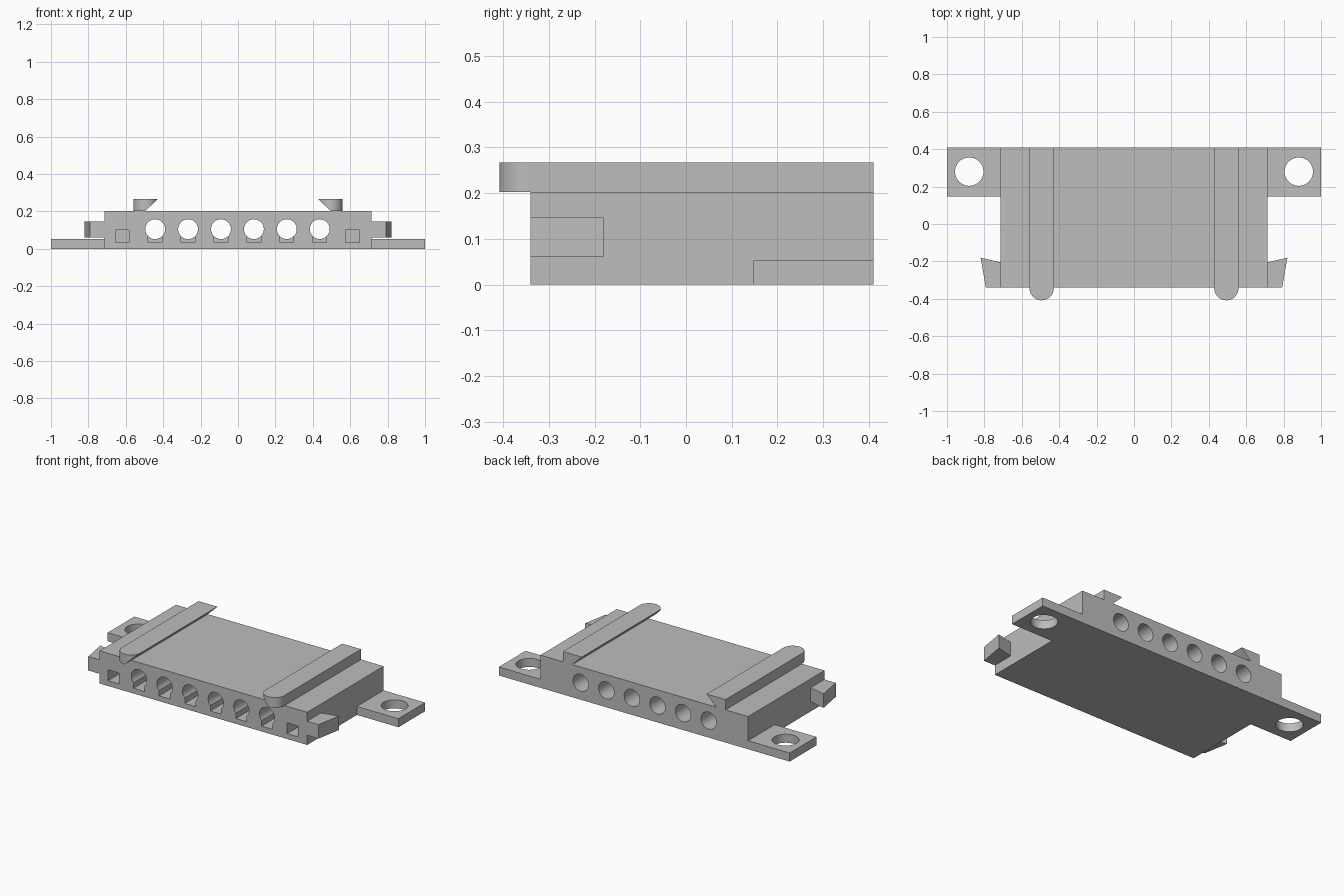
import bpy, bmesh, math
from mathutils import Vector

cube = bpy.data.objects.get("Cube")
if cube:
    bpy.data.objects.remove(cube, do_unlink=True)

# Single grey plastic
grey = bpy.data.materials.new("light grey plastic")
grey.use_nodes = True
colour = (0.51, 0.51, 0.51, 1)
grey.diffuse_color = colour
grey.node_tree.nodes["Principled BSDF"].inputs["Base Color"].default_value = colour


def add_prism(bm, outline, z0, z1):
    """Extrude an (x, y) outline from z0 to z1."""
    base = bm.faces.new([bm.verts.new((x, y, z0)) for x, y in outline])
    top = bmesh.ops.extrude_face_region(bm, geom=[base])["geom"]
    verts = [v for v in top if isinstance(v, bmesh.types.BMVert)]
    bmesh.ops.translate(bm, verts=verts, vec=(0, 0, z1 - z0))
    bmesh.ops.recalc_face_normals(bm, faces=bm.faces[:])


def rect(x0, x1, y0, y1):
    return [(x0, y0), (x1, y0), (x1, y1), (x0, y1)]


def circle(cx, cy, r, n=48, start=0.0, sweep=2 * math.pi, closed=True):
    steps = n if closed else n + 1
    return [(cx + r * math.cos(start + sweep * i / n),
             cy + r * math.sin(start + sweep * i / n)) for i in range(steps)]


def make(name, bm):
    mesh = bpy.data.meshes.new(name)
    bm.to_mesh(mesh)
    bm.free()
    mesh.materials.append(grey)
    obj = bpy.data.objects.new(name, mesh)
    bpy.context.collection.objects.link(obj)
    return obj


def activate(obj):
    bpy.ops.object.select_all(action='DESELECT')
    obj.select_set(True)
    bpy.context.view_layer.objects.active = obj


def cut(obj, cutter):
    """Subtract the cutter, then discard it."""
    mod = obj.modifiers.new("cut", 'BOOLEAN')
    mod.operation = 'DIFFERENCE'
    mod.solver = 'EXACT'
    mod.object = cutter
    activate(obj)
    bpy.ops.object.modifier_apply(modifier=mod.name)
    bpy.data.objects.remove(cutter, do_unlink=True)


def smooth(obj):
    activate(obj)
    bpy.ops.object.shade_smooth_by_angle(angle=math.radians(30))


HALF, FRONT, BACK, TOP = 0.714, -0.34, 0.41, 0.203
BORE_Z = 0.105
bores = [-0.003 + 0.176 * (i - 3.5) for i in range(8)]

# Housing block
bm = bmesh.new()
add_prism(bm, rect(-HALF, HALF, FRONT, BACK), 0, TOP)
housing = make("housing", bm)

# Row of round bores running front to back
bm = bmesh.new()
for x in bores:
    add_prism(bm, circle(x, BORE_Z, 0.053), -0.6, 0.6)
for v in bm.verts:
    v.co = Vector((v.co.x, v.co.z, v.co.y))
bmesh.ops.recalc_face_normals(bm, faces=bm.faces[:])
cut(housing, make("bore_cutter", bm))

# Square keyways below each bore, open at the front only
bm = bmesh.new()
for x in bores:
    add_prism(bm, rect(x - 0.037, x + 0.037, -0.6, -0.17), 0.033, 0.1)
cut(housing, make("keyway_cutter", bm))
smooth(housing)

for side, s in (("left", 1), ("right", -1)):
    # Mounting ear with a screw hole
    bm = bmesh.new()
    add_prism(bm, rect(*sorted((s * HALF, s * 1.0)), 0.148, BACK), 0, 0.053)
    ear = make(side + "_mounting_ear", bm)
    bm = bmesh.new()
    add_prism(bm, circle(s * 0.881, 0.28, 0.076), -0.1, 0.2)
    cut(ear, make("screw_cutter", bm))
    smooth(ear)

    # Flared latch near the front
    bm = bmesh.new()
    add_prism(bm, [(s * HALF, FRONT), (s * 0.792, FRONT),
                   (s * 0.82, -0.18), (s * HALF, -0.205)], 0.06, 0.147)
    make(side + "_latch", bm)

    # Undercut rail with a rounded front end
    bm = bmesh.new()
    nose = circle(s * 0.494, FRONT - 0.003, 0.065, 24, math.pi, math.pi, False)
    add_prism(bm, nose + [(s * 0.494 + 0.065, BACK), (s * 0.494 - 0.065, BACK)],
              TOP, 0.267)
    cutgeom = bm.verts[:] + bm.edges[:] + bm.faces[:]
    edges = bmesh.ops.bisect_plane(
        bm, geom=cutgeom, plane_co=(s * 0.429, 0, 0.2665),
        plane_no=(-s * 0.064, 0, -0.066), clear_outer=True)["geom_cut"]
    bmesh.ops.holes_fill(
        bm, edges=[e for e in edges if isinstance(e, bmesh.types.BMEdge)], sides=0)
    bmesh.ops.recalc_face_normals(bm, faces=bm.faces[:])
    smooth(make(side + "_rail", bm))
